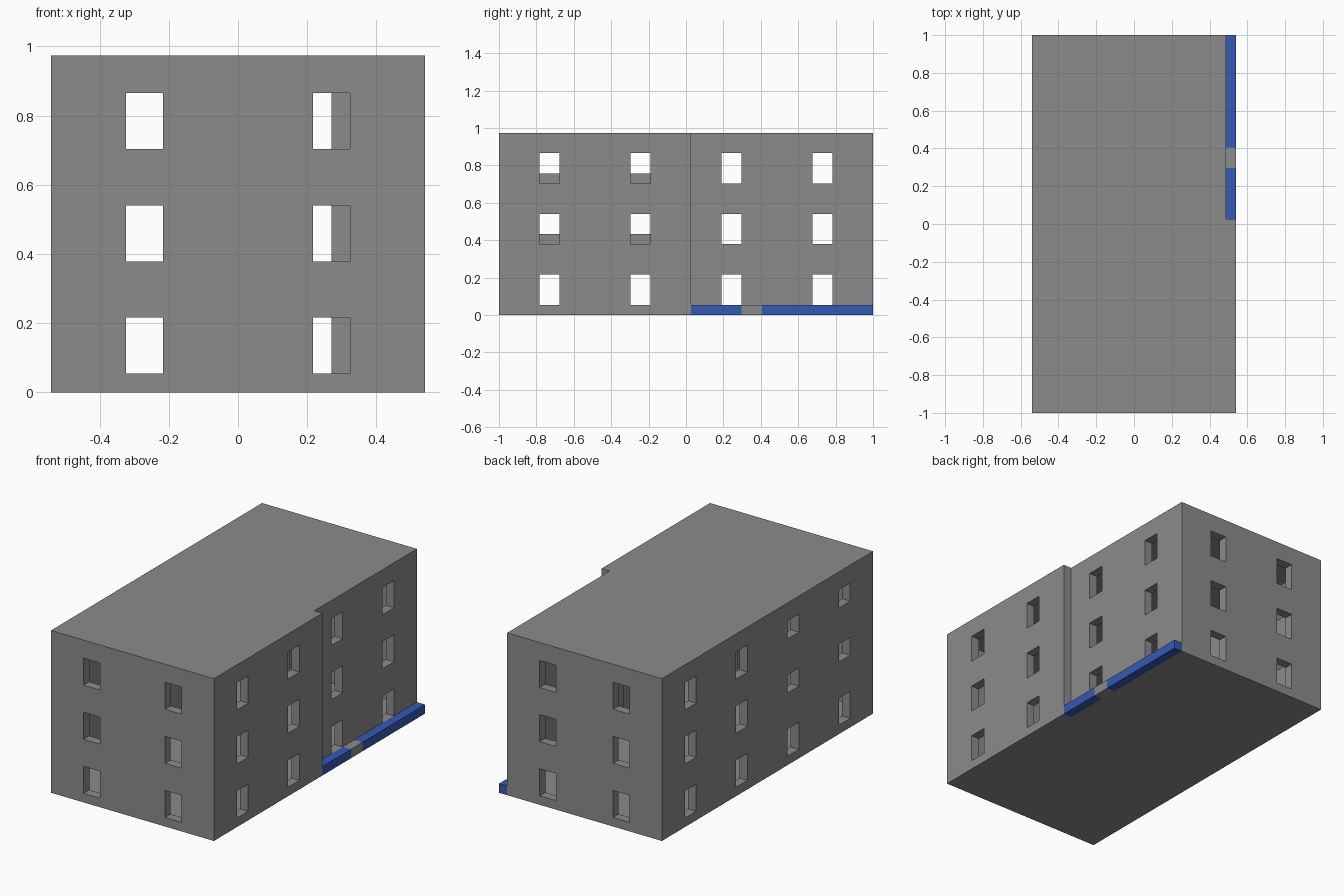
import bpy
import bmesh
from mathutils import Matrix, Vector

U = 2 / 37          # building module: walls are one module thick
END = 18.5          # half length in modules
STEP = 0.5          # where the right wall steps inward
HEIGHT = 18

cube = bpy.data.objects.get("Cube")
if cube:
    bpy.data.objects.remove(cube, do_unlink=True)


def material(name, colour):
    mat = bpy.data.materials.new(name)
    mat.use_nodes = True
    mat.diffuse_color = (*colour, 1)
    mat.node_tree.nodes["Principled BSDF"].inputs["Base Color"].default_value = (*colour, 1)
    return mat


concrete = material("concrete grey", (0.26, 0.26, 0.26))
kerb_blue = material("kerb blue", (0.035, 0.1, 0.45))


def finish(bm, name, mat):
    bmesh.ops.recalc_face_normals(bm, faces=bm.faces)
    mesh = bpy.data.meshes.new(name)
    bm.to_mesh(mesh)
    bm.free()
    mesh.materials.append(mat)
    obj = bpy.data.objects.new(name, mesh)
    bpy.context.collection.objects.link(obj)
    return obj


def add_box(bm, low, high):
    low, high = Vector(low) * U, Vector(high) * U
    place = Matrix.Translation((low + high) / 2) @ Matrix.Diagonal((*(high - low), 1))
    bmesh.ops.create_cube(bm, size=1, matrix=place)


def stepped_block(name, inset, bottom, top):
    """Extrude the stepped floor plan, drawn in from the walls by inset."""
    i = inset
    plan = [(-10 + i, -END + i), (10 - i, -END + i), (10 - i, STEP - i),
            (9 - i, STEP - i), (9 - i, END - i), (-10 + i, END - i)]
    bm = bmesh.new()
    face = bm.faces.new([bm.verts.new((x * U, y * U, bottom * U)) for x, y in plan])
    grown = bmesh.ops.extrude_face_region(bm, geom=[face])["geom"]
    verts = [g for g in grown if isinstance(g, bmesh.types.BMVert)]
    bmesh.ops.translate(bm, verts=verts, vec=(0, 0, (top - bottom) * U))
    return finish(bm, name, concrete)


def cut(target, cutter):
    mod = target.modifiers.new("cut", "BOOLEAN")
    mod.operation = "DIFFERENCE"
    mod.solver = "EXACT"
    mod.object = cutter
    bpy.context.view_layer.objects.active = target
    bpy.ops.object.modifier_apply(modifier=mod.name)
    bpy.data.objects.remove(cutter, do_unlink=True)


# Hollow building shell
building = stepped_block("building_shell", 0, 0, HEIGHT)
cut(building, stepped_block("room_cutter", 1, 0.9, HEIGHT - 1))

# Window openings, two modules wide, on three storeys
bm = bmesh.new()
for sill in (1, 7, 13):
    head = sill + 3
    for x in (-5, 5):                                   # front wall
        add_box(bm, (x - 1, -END - 1, sill), (x + 1, -END + 1.5, head))
    for x in (-5, 4):                                   # back wall
        add_box(bm, (x - 1, END - 1.5, sill), (x + 1, END + 1, head))
    for y in (-13.5, -4.5, 4.5, 13.5):                  # both long walls
        wall = 10 if y < 0 else 9
        add_box(bm, (wall - 1.5, y - 1, sill), (wall + 0.5, y + 1, head))
        raised = 1 if y < 0 and sill > 1 else 0         # higher sills on this side
        add_box(bm, (-11, y - 1, sill + raised), (-8.5, y + 1, head))
cut(building, finish(bm, "window_cutter", concrete))

# Kerb along the recessed wall, broken by a grey entrance step
for name, start, stop, mat in (("front_kerb", STEP, 5.5, kerb_blue),
                               ("entrance_step", 5.5, 7.5, concrete),
                               ("back_kerb", 7.5, END, kerb_blue)):
    bm = bmesh.new()
    add_box(bm, (9, start, 0), (10, stop, 1))
    finish(bm, name, mat)
